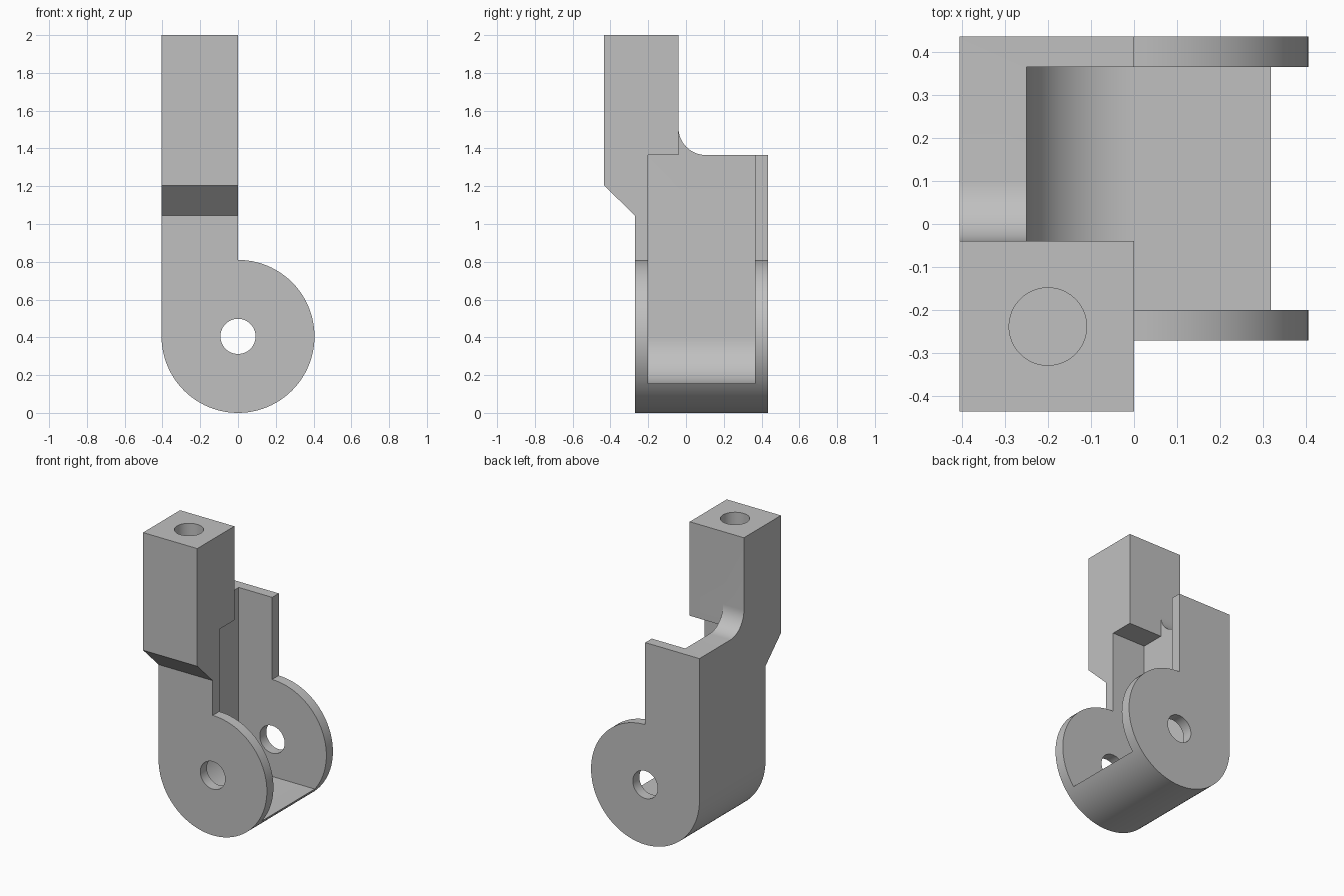
import bpy, bmesh
from math import sin, cos, radians

if "Cube" in bpy.data.objects:
    bpy.data.objects.remove(bpy.data.objects["Cube"], do_unlink=True)

R = 0.405          # knuckle radius and height of its pivot
FRONT, BACK = -0.27, 0.435
INNER_FRONT, INNER_BACK = -0.2, 0.365
INNER_R = 0.25
SHOULDER = 1.365
POST_BACK = -0.04
FILLET = 0.145

grey = bpy.data.materials.new("plain grey")
grey.use_nodes = True
COLOUR = (0.53, 0.53, 0.53, 1)
grey.diffuse_color = COLOUR
grey.node_tree.nodes["Principled BSDF"].inputs["Base Color"].default_value = COLOUR


def arc(cx, cy, r, start, end, n):
    angles = [radians(start + (end - start) * i / n) for i in range(n + 1)]
    return [(cx + r * cos(a), cy + r * sin(a)) for a in angles]


def prism(name, points, axis, low, high):
    """Extrude a closed profile along an axis; profile is the other two axes in order."""
    bm = bmesh.new()

    def place(p, d):
        co = list(p)
        co.insert("xyz".index(axis), d)
        return bm.verts.new(co)

    a = [place(p, low) for p in points]
    b = [place(p, high) for p in points]
    bm.faces.new(a)
    bm.faces.new(b[::-1])
    for i in range(len(points)):
        j = (i + 1) % len(points)
        bm.faces.new((a[i], b[i], b[j], a[j]))
    bmesh.ops.recalc_face_normals(bm, faces=bm.faces)
    mesh = bpy.data.meshes.new(name)
    bm.to_mesh(mesh)
    bm.free()
    mesh.materials.append(grey)
    obj = bpy.data.objects.new(name, mesh)
    bpy.context.collection.objects.link(obj)
    return obj


def apply_boolean(target, tool, operation):
    mod = target.modifiers.new("shape", "BOOLEAN")
    mod.operation, mod.solver, mod.object = operation, "EXACT", tool
    bpy.context.view_layer.objects.active = target
    bpy.ops.object.modifier_apply(modifier=mod.name)
    bpy.data.objects.remove(tool, do_unlink=True)


# Front outline: tall post on the right side with a round knuckle at its foot
outline = [(0, 2), (-R, 2)] + arc(0, R, R, 180, 450, 72)
bracket = prism("hinge_bracket", outline, "y", -0.6, 0.6)

# Side outline: forward-offset post, chamfer below it, fillet behind it
side = [(FRONT, -0.1), (FRONT, 1.045), (-BACK, 1.205), (-BACK, 2.1), (POST_BACK, 2.1)]
side += arc(POST_BACK + FILLET, SHOULDER + FILLET, FILLET, 180, 270, 16)
side += [(BACK, SHOULDER), (BACK, -0.1)]
apply_boolean(bracket, prism("side_shape", side, "x", -0.6, 0.6), "INTERSECT")

# Pocket between the two cheeks, rounded at the bottom and open to the left
pocket = [(-INNER_R, SHOULDER)] + arc(0, R, INNER_R, 180, 270, 24)
pocket += [(0.6, R - INNER_R), (0.6, SHOULDER)]
apply_boolean(bracket, prism("pocket", pocket, "y", INNER_FRONT, INNER_BACK), "DIFFERENCE")

# Pocket opening through the fillet behind the post
opening = [(-INNER_R, 1.2), (0.6, 1.2), (0.6, 1.7), (-INNER_R, 1.7)]
apply_boolean(bracket, prism("opening", opening, "y", POST_BACK, INNER_BACK), "DIFFERENCE")

# Pivot hole through both cheeks and blind hole in the top of the post
pivot = arc(0, R, 0.093, 0, 354, 59)
apply_boolean(bracket, prism("pivot_hole", pivot, "y", -0.6, 0.6), "DIFFERENCE")
socket = arc(-0.2, -0.238, 0.09, 0, 354, 59)
apply_boolean(bracket, prism("post_hole", socket, "z", 1.6, 2.1), "DIFFERENCE")

bpy.ops.object.select_all(action="DESELECT")
bracket.select_set(True)
bpy.context.view_layer.objects.active = bracket
bpy.ops.object.shade_smooth_by_angle(angle=radians(30))
